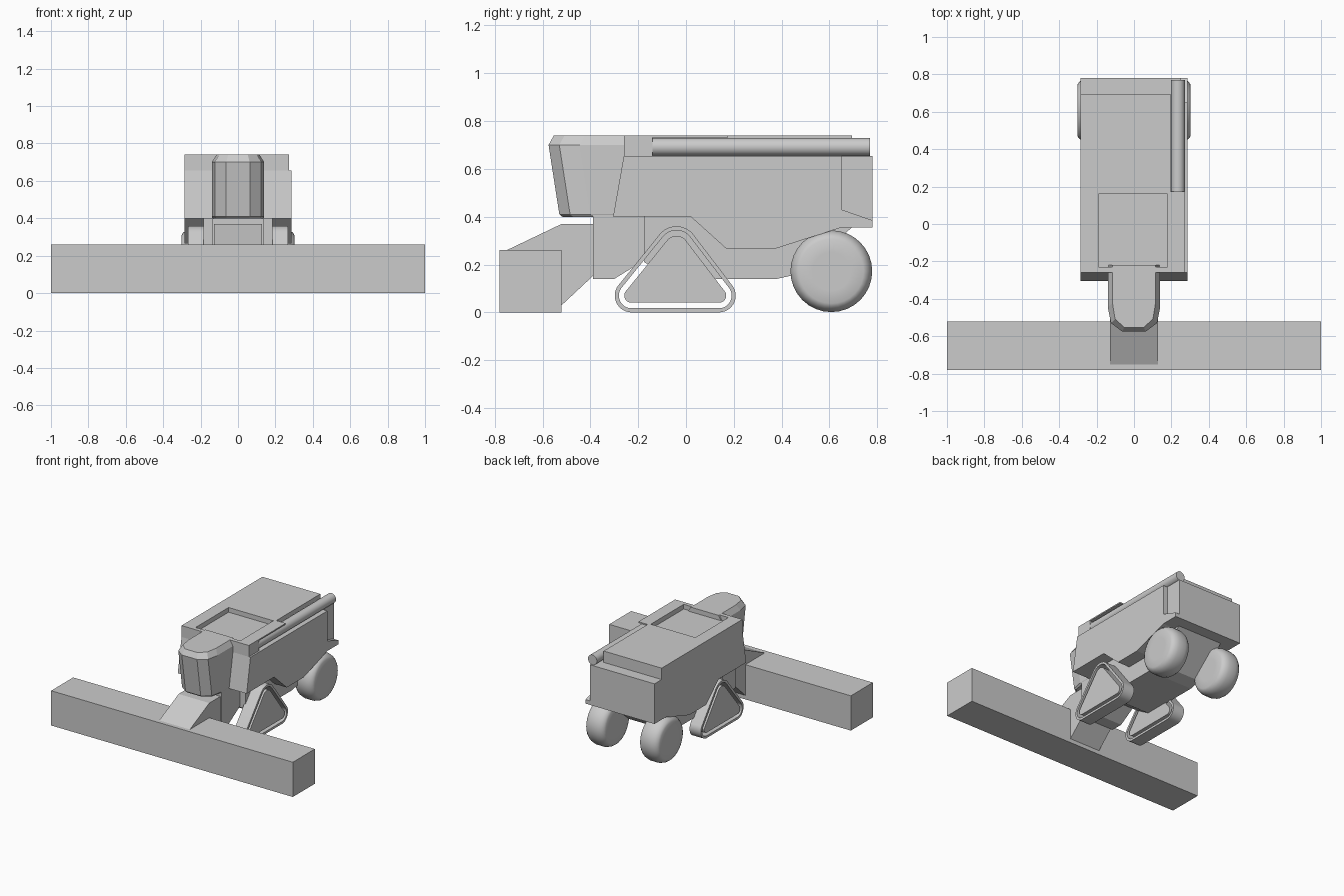
import bpy, bmesh, math

if "Cube" in bpy.data.objects:
    bpy.data.objects.remove(bpy.data.objects["Cube"])

grey = bpy.data.materials.new("light grey")
grey.diffuse_color = (0.6, 0.6, 0.6, 1)
grey.use_nodes = True
grey.node_tree.nodes["Principled BSDF"].inputs["Base Color"].default_value = grey.diffuse_color


def finish(name, bm, smooth=False):
    bmesh.ops.recalc_face_normals(bm, faces=bm.faces)
    me = bpy.data.meshes.new(name)
    bm.to_mesh(me)
    bm.free()
    ob = bpy.data.objects.new(name, me)
    bpy.context.collection.objects.link(ob)
    me.materials.append(grey)
    if smooth:
        bpy.ops.object.select_all(action='DESELECT')
        ob.select_set(True)
        bpy.context.view_layer.objects.active = ob
        bpy.ops.object.shade_smooth_by_angle(angle=math.radians(35))
    return ob


def loft(name, rings, smooth=False, closed=False):
    """Skin a list of rings; cap the ends, or join last to first if closed."""
    bm = bmesh.new()
    vs = [[bm.verts.new(p) for p in r] for r in rings]
    n = len(vs[0])
    pairs = list(zip(vs, vs[1:])) + ([(vs[-1], vs[0])] if closed else [])
    for a, b in pairs:
        for i in range(n):
            j = (i + 1) % n
            bm.faces.new((a[i], a[j], b[j], b[i]))
    if not closed:
        bm.faces.new(vs[0])
        bm.faces.new(vs[-1])
    return finish(name, bm, smooth)


def prism(name, profile, x0, x1, smooth=False):
    return loft(name, [[(x, y, z) for y, z in profile] for x in (x0, x1)], smooth)


def box(name, x0, x1, y0, y1, z0, z1):
    return prism(name, [(y0, z0), (y1, z0), (y1, z1), (y0, z1)], x0, x1)


# Header bar and feeder
box("header", -1, 1, -0.78, -0.52, 0, 0.26)
prism("feeder", [(-0.75, 0.26), (-0.52, 0.37), (-0.37, 0.37), (-0.37, 0.17),
                 (-0.52, 0.03), (-0.75, 0.03)], -0.127, 0.127)

# Chassis
prism("front_chassis", [(-0.39, 0.41), (-0.39, 0.14), (-0.30, 0.14),
                        (-0.17, 0.22), (-0.17, 0.41)], -0.138, 0.138)
prism("main_chassis", [(-0.175, 0.41), (-0.175, 0.21), (-0.06, 0.14), (0.38, 0.14),
                       (0.47, 0.16), (0.70, 0.36), (0.02, 0.41)], -0.185, 0.185)

# Body with a notch in the right rear corner
under = [(0.78, 0.355), (0.65, 0.355), (0.37, 0.265), (0.17, 0.265), (0.02, 0.4),
         (-0.305, 0.4), (-0.26, 0.655)]
prism("body", under + [(0.78, 0.655)], -0.285, 0.25)
prism("body_right_side", under + [(0.65, 0.655), (0.65, 0.43), (0.78, 0.385)], 0.25, 0.285)

# Upper body with the sunken tank lid
top = box("upper_body", -0.285, 0.195, -0.26, 0.695, 0.65, 0.74)
cut = box("tank_cutter", -0.19, 0.18, -0.23, 0.16, 0.705, 0.8)
cut.hide_render = True
cut.hide_viewport = True
mod = top.modifiers.new("tank_recess", 'BOOLEAN')
mod.object = cut
mod.operation = 'DIFFERENCE'
mod.solver = 'EXACT'
box("auger_housing", 0.19, 0.272, -0.26, -0.14, 0.65, 0.74)
box("auger_cover", 0.19, 0.272, -0.14, 0.175, 0.731, 0.74)

# Unloading auger pipe
N = 32
circle = [(math.cos(2 * math.pi * i / N), math.sin(2 * math.pi * i / N)) for i in range(N)]
loft("auger_pipe", [[(0.235 + 0.037 * c, y, 0.692 + 0.037 * s) for c, s in circle]
                    for y in (-0.15, 0.77)], True)


# Cab
def cab_ring(z, w, yf):
    half = [(w, -0.22), (w, yf + 0.13), (w * 0.88, yf + 0.045), (w * 0.45, yf)]
    return [(x, y, z) for x, y in half] + [(-x, y, z) for x, y in reversed(half)]


loft("cab", [cab_ring(0.398, 0.132, -0.515), cab_ring(0.41, 0.14, -0.53),
             cab_ring(0.70, 0.14, -0.575), cab_ring(0.74, 0.115, -0.553)])

# Triangular tracks: outline around three corner circles
corners = [(-0.228, 0.07, 0.07), (0.138, 0.07, 0.07), (-0.04, 0.27, 0.09)]


def outline(inset):
    pts = []
    for i in range(48):
        a = 2 * math.pi * (i + 0.5) / 48
        c, s = math.cos(a), math.sin(a)
        y, z, r = max(corners, key=lambda k: k[0] * c + k[1] * s + k[2])
        pts.append((y + (r - inset) * c, z + (r - inset) * s))
    return pts


# Rear wheel cross-section: distance from the middle plane, radius
tyre = [(0.08, 0.08), (0.08, 0.135), (0.072, 0.15), (0.055, 0.163), (0.028, 0.171)]
tyre = [(-d, r) for d, r in tyre] + [(d, r) for d, r in reversed(tyre)]

for side, s in (("left", -1), ("right", 1)):
    xi, xo = s * 0.175, s * 0.268
    ring = [[(x, y, z) for y, z in outline(k)]
            for x, k in ((xi, 0), (xo, 0), (xo, 0.017), (xi, 0.017))]
    loft(side + "_track_belt", ring, True, True)
    prism(side + "_track_frame", outline(0.04), xi, xo, True)
    loft(side + "_rear_wheel", [[(s * 0.223 + d, 0.608 + r * c, 0.172 + r * n)
                                 for c, n in circle] for d, r in tyre], True)
